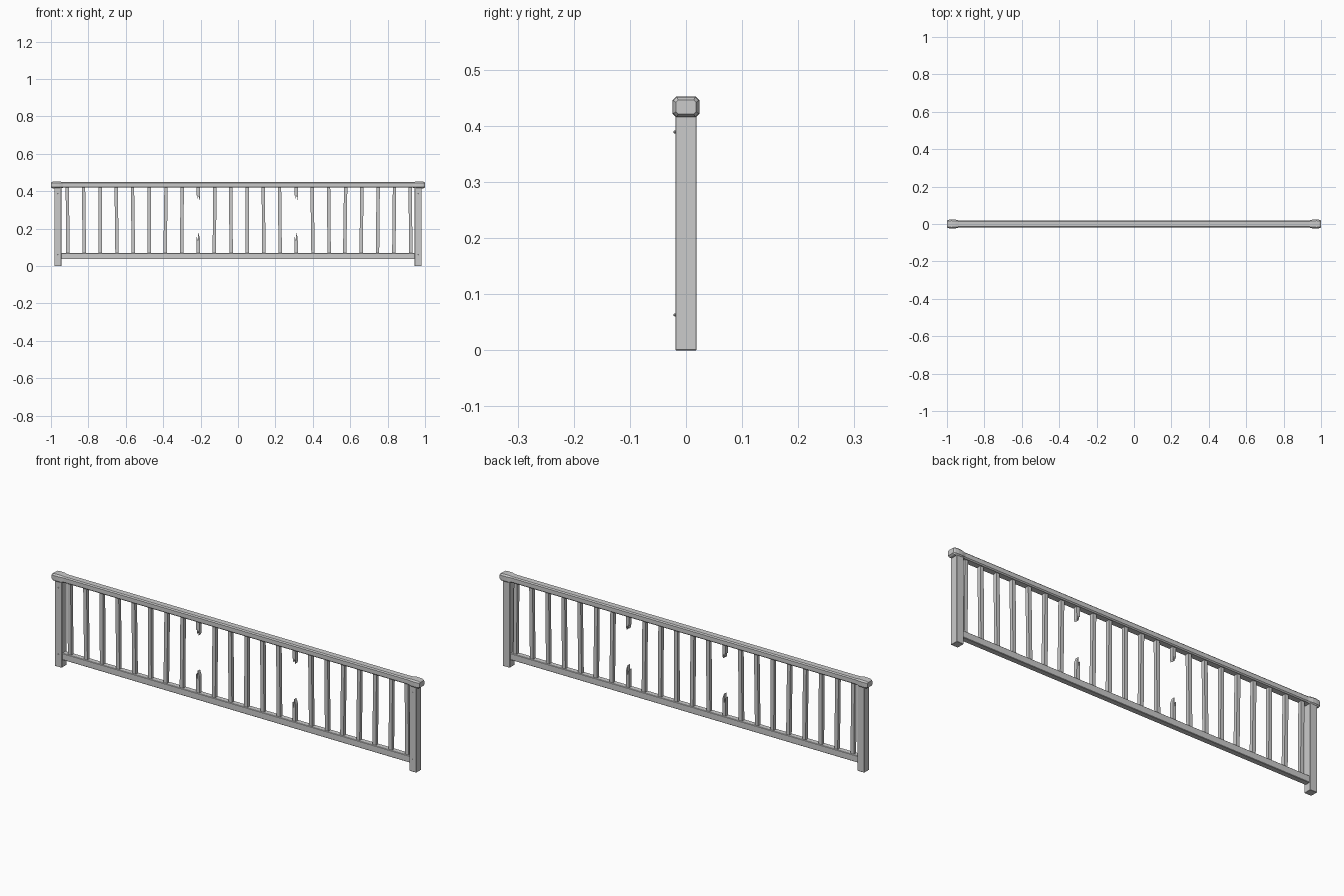
import bpy, bmesh, math, random
from mathutils import Vector

if "Cube" in bpy.data.objects:
    bpy.data.objects.remove(bpy.data.objects["Cube"])
random.seed(4)

grey = bpy.data.materials.new("weathered_grey")
grey.diffuse_color = (0.6, 0.6, 0.6, 1)
grey.use_nodes = True
grey.node_tree.nodes["Principled BSDF"].inputs["Base Color"].default_value = grey.diffuse_color


def finish(name, bm):
    bmesh.ops.recalc_face_normals(bm, faces=bm.faces)
    me = bpy.data.meshes.new(name)
    bm.to_mesh(me)
    bm.free()
    me.materials.append(grey)
    ob = bpy.data.objects.new(name, me)
    bpy.context.collection.objects.link(ob)
    return ob


def loft(name, rings):
    bm = bmesh.new()
    loops = [[bm.verts.new(p) for p in r] for r in rings]
    n = len(loops[0])
    for a, b in zip(loops, loops[1:]):
        for i in range(n):
            bm.faces.new((a[i], a[(i + 1) % n], b[(i + 1) % n], b[i]))
    bm.faces.new(loops[0])
    bm.faces.new(loops[-1])
    return finish(name, bm)


def box(name, x0, x1, y0, y1, z0, z1, bevel=0.0):
    rings = [[(x0, y0, z), (x1, y0, z), (x1, y1, z), (x0, y1, z)] for z in (z0, z1)]
    ob = loft(name, rings)
    if bevel:
        m = ob.modifiers.new("edge", 'BEVEL')
        m.width, m.segments = bevel, 1
    return ob


# handrail with swollen rounded ends: chamfered section lofted along x
def section(x, h, z0, z1, c):
    return [(x, -h + c, z0), (x, h - c, z0), (x, h, z0 + c), (x, h, z1 - c),
            (x, h - c, z1), (x, -h + c, z1), (x, -h, z1 - c), (x, -h, z0 + c)]


half = [(1.0, .018, .421, .446, .004), (.992, .0225, .416, .451, .006),
        (.975, .0245, .415, .452, .007), (.955, .0235, .415, .452, .007),
        (.935, .019, .419, .449, .005)]
stations = [(-x, *r) for x, *r in half] + half[::-1]
loft("handrail", [section(*s) for s in stations])

# posts and bottom rail
for side, s in (("left", -1), ("right", 1)):
    xa, xb = sorted((s * .945, s * .982))
    box(side + "_post", xa, xb, -.019, .019, 0, .425, .001)
    # nail heads on the post front
    for k, z in enumerate((.063, .389)):
        bm = bmesh.new()
        bmesh.ops.create_uvsphere(bm, u_segments=8, v_segments=4, radius=.003)
        for v in bm.verts:
            v.co += Vector((s * .963, -.0195, z))
        finish(f"{side}_nail_{k}", bm)
box("bottom_rail", -.95, .95, -.014, .014, .037, .070, .002)


# balusters: slightly crooked square bars, two snapped in the middle
def bar(name, x, z0, z1, lean):
    w, d = .009, .009
    rings = []
    for z, dx in ((z0, -lean), (z1, lean)):
        rings.append([(x + dx - w, -d, z), (x + dx + w, -d, z),
                      (x + dx + w, d, z), (x + dx - w, d, z)])
    loft(name, rings)


# splintered stub: strips of uneven length ending in points
def stub(name, x, z_root, tips):
    bm = bmesh.new()
    n = len(tips)
    w = .018 / n
    pts = [(x + .009, z_root), (x - .009, z_root)]
    for i, t in enumerate(tips):
        pts += [(x - .009 + i * w, t), (x - .009 + (i + .8) * w, t + (z_root - t) * .12)]
    a = [bm.verts.new((px, -.009, pz)) for px, pz in pts]
    b = [bm.verts.new((px, .009, pz)) for px, pz in pts]
    bm.faces.new(a)
    bm.faces.new(b)
    for i in range(len(a)):
        j = (i + 1) % len(a)
        bm.faces.new((a[i], a[j], b[j], b[i]))
    finish(name, bm)


for i in range(22):
    x = -.911 + i * .0873
    if i in (8, 14):
        stub(f"broken_lower_{i}", x, .065, (.160, .143, .178, .165))
        stub(f"broken_upper_{i}", x, .425, (.375, .358, .368, .352))
    else:
        bar(f"baluster_{i}", x, .065, .425, random.uniform(-.003, .003))
